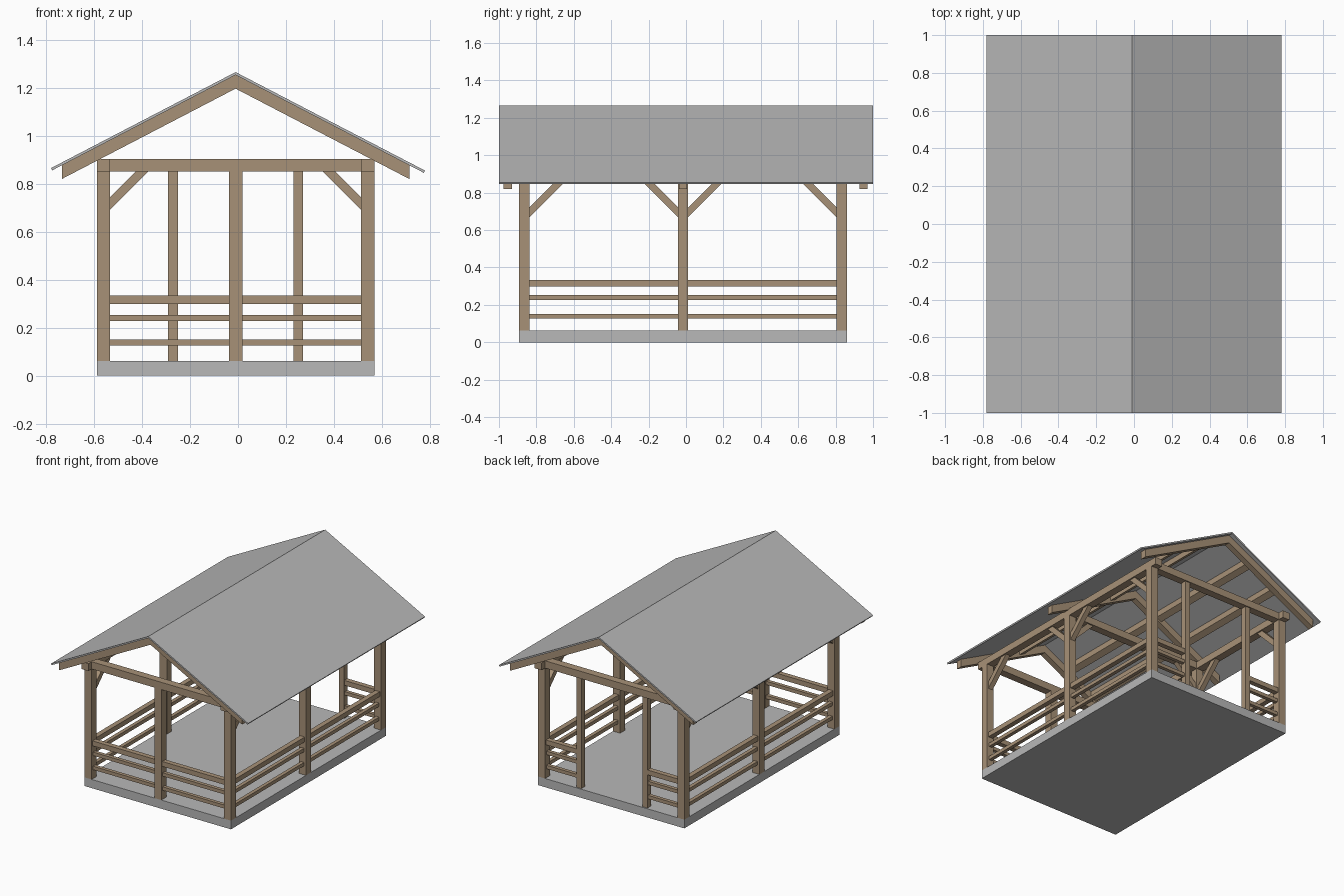
import bpy, bmesh
from mathutils import Vector

if "Cube" in bpy.data.objects:
    bpy.data.objects.remove(bpy.data.objects["Cube"])


def material(name, rgb):
    m = bpy.data.materials.new(name)
    m.diffuse_color = (*rgb, 1)
    m.use_nodes = True
    m.node_tree.nodes["Principled BSDF"].inputs["Base Color"].default_value = m.diffuse_color
    return m


WOOD = material("brown timber", (0.39, 0.285, 0.185))
GREY = material("light grey", (0.48, 0.48, 0.48))


def prism(name, profile, axis, lo, hi, mat):
    """Extrude a profile along 'x' (points y,z) or 'y' (points x,z)."""
    bm = bmesh.new()
    place = (lambda p: (lo, p[0], p[1])) if axis == "x" else (lambda p: (p[0], lo, p[1]))
    face = bm.faces.new([bm.verts.new(place(p)) for p in profile])
    ext = bmesh.ops.extrude_face_region(bm, geom=[face])
    shift = Vector((hi - lo, 0, 0)) if axis == "x" else Vector((0, hi - lo, 0))
    bmesh.ops.translate(bm, vec=shift, verts=[v for v in ext["geom"] if isinstance(v, bmesh.types.BMVert)])
    bmesh.ops.recalc_face_normals(bm, faces=bm.faces)
    me = bpy.data.meshes.new(name)
    bm.to_mesh(me)
    bm.free()
    me.materials.append(mat)
    ob = bpy.data.objects.new(name, me)
    bpy.context.collection.objects.link(ob)
    return ob


def box(name, x0, x1, y0, y1, z0, z1, mat=WOOD):
    return prism(name, [(x0, z0), (x1, z0), (x1, z1), (x0, z1)], "y", y0, y1, mat)


# Key lines of the frame (post centres)
CX, CY = -0.01, -0.016
XL, XR = -0.561, 0.541
YF, YB = -0.864, 0.832
H = 0.028            # half post width
FLOOR, TOP, PLATE = 0.062, 0.852, 0.904
SLOPE = 0.52

# Floor slab
box("floor_slab", XL - H, XR + H, YF - H, YB + H, 0, FLOOR, GREY)

# Main posts: three down each side and one in the middle of the front
for x, y in [(x, y) for x in (XL, XR) for y in (YF, CY, YB)] + [(CX, YF)]:
    box("post", x - H, x + H, y - H, y + H, FLOOR, TOP)

# Thin posts either side of the back entrance
DOOR = (-0.271, 0.251)
for x in DOOR:
    box("entrance_post", x - 0.02, x + 0.02, YB - 0.02, YB + 0.02, FLOOR, TOP)

# Long top plates and cross beams
for x in (XL, XR):
    box("top_plate", x - H, x + H, -0.93, 0.90, TOP, PLATE)
for y in (YF, CY, YB):
    box("cross_beam", XL - H, XR + H, y - H, y + H, TOP, PLATE)

# Railings: (bottom, top, half thickness)
for z0, z1, t in ((0.299, 0.334, 0.018), (0.227, 0.252, 0.013), (0.126, 0.151, 0.013)):
    for x in (XL, XR):
        for a, b in ((YF, CY), (CY, YB)):
            box("side_rail", x - t, x + t, a + H, b - H, z0, z1)
    for a, b in ((XL, CX), (CX, XR)):
        box("front_rail", a + H, b - H, YF - t, YF + t, z0, z1)
    box("back_rail", XL + H, DOOR[0] - 0.02, YB - t, YB + t, z0, z1)
    box("back_rail", DOOR[1] + 0.02, XR - H, YB - t, YB + t, z0, z1)


# Diagonal braces rising from a post to the beam above
def brace(axis, start, sign, across, drop):
    s = start + sign * H
    pts = [(s, TOP - drop), (s, TOP - drop + 0.052),
           (s + sign * (drop - 0.052), TOP), (s + sign * drop, TOP)]
    prism("brace", pts, axis, across - 0.018, across + 0.018, WOOD)


for x in (XL, XR):
    for y, sign in ((YF, 1), (CY, -1), (CY, 1), (YB, -1)):
        brace("x", y, sign, x, 0.182)
for x, sign in ((XL, 1), (XR, -1)):
    brace("y", x, sign, CY, 0.16)


# Roof heights measured down from the ridge line
def line(x, ridge):
    return (x, ridge - SLOPE * abs(x - CX))


# Rafter pairs with plumb-cut ends
for y in (-0.953, CY, 0.948):
    pts = [line(x, 1.197) for x in (-0.735, CX, 0.715)]
    pts += [line(x, 1.255) for x in (0.715, CX, -0.735)]
    prism("rafter_pair", pts, "y", y - 0.0215, y + 0.0215, WOOD)

# Purlins under the roof sheets
for side in (-1, 1):
    for off in (0.20, 0.42):
        a, b = CX + side * (off - 0.02), CX + side * (off + 0.02)
        pts = [line(a, 1.213), line(b, 1.213), line(b, 1.255), line(a, 1.255)]
        prism("purlin", pts, "y", -0.953, 0.948, WOOD)

# Folded roof sheet
top = [line(x, 1.266) for x in (-0.78, CX, 0.78)]
under = [line(x, 1.254) for x in (0.775, CX, -0.775)]
prism("roof_sheet", top + under, "y", -1.0, 1.0, GREY)
